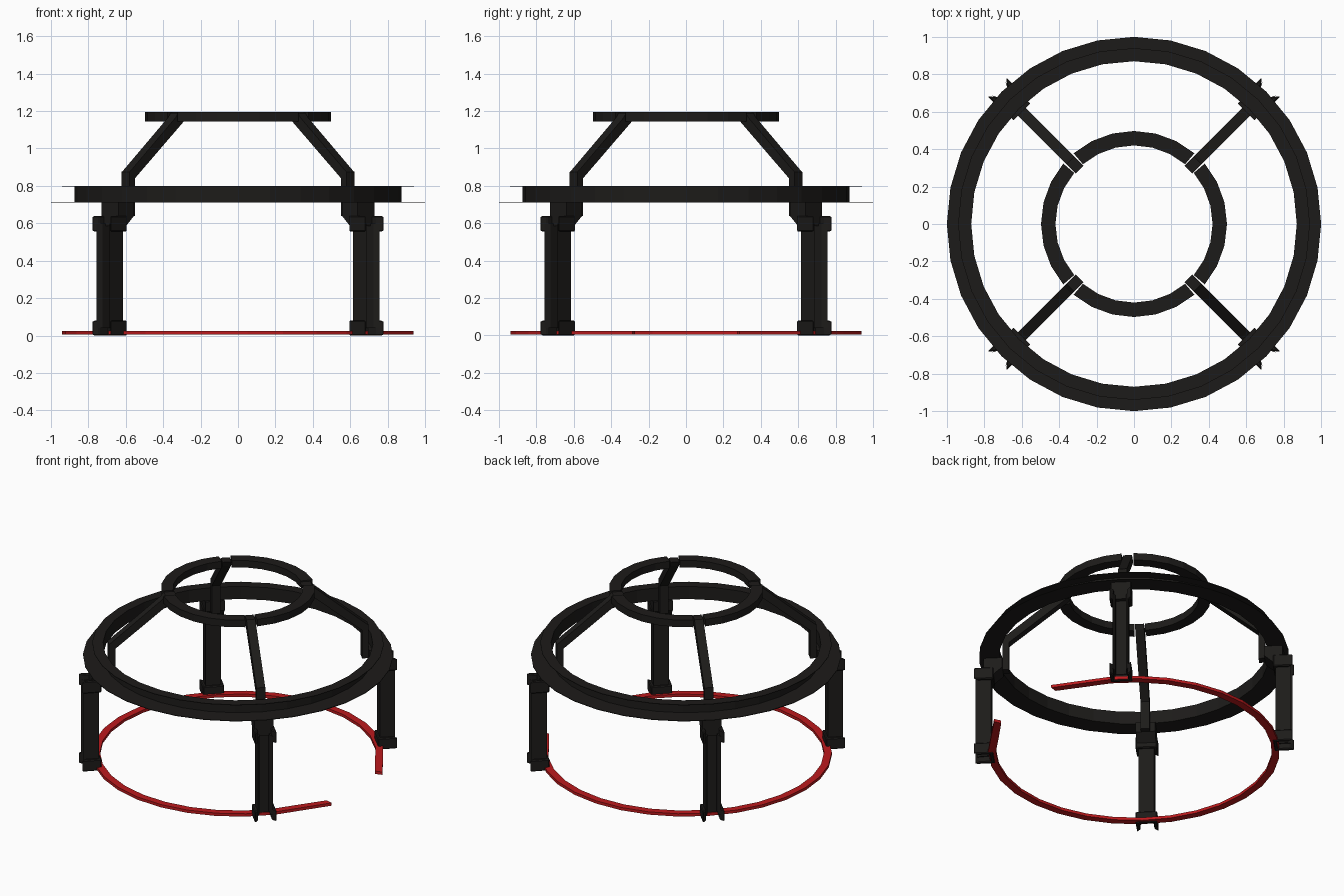
import bpy, bmesh
from math import cos, sin, pi, radians

if "Cube" in bpy.data.objects:
    bpy.data.objects.remove(bpy.data.objects["Cube"])

def material(name, color):
    m = bpy.data.materials.new(name)
    m.diffuse_color = color
    m.use_nodes = True
    m.node_tree.nodes["Principled BSDF"].inputs["Base Color"].default_value = m.diffuse_color
    return m

BLACK = material("black_metal", (0.012, 0.011, 0.010, 1))
RED = material("red_trim", (0.5, 0.01, 0.012, 1))

def finish(name, bm, mat, bevel=0):
    bmesh.ops.recalc_face_normals(bm, faces=bm.faces)
    me = bpy.data.meshes.new(name)
    bm.to_mesh(me)
    bm.free()
    me.materials.append(mat)
    ob = bpy.data.objects.new(name, me)
    bpy.context.collection.objects.link(ob)
    if bevel:
        mod = ob.modifiers.new("bevel", 'BEVEL')
        mod.width, mod.segments = bevel, 1
    return ob

def sweep(name, profile, start, end, steps, mat, flare=0):
    """Sweep an (r, z) profile about z; a full turn closes on itself."""
    bm = bmesh.new()
    full = abs(end - start) >= 360
    rows = []
    for i in range(steps if full else steps + 1):
        a = radians(start + (end - start) * i / steps)
        d = flare if i in (0, steps) else 0
        rows.append([bm.verts.new(((r + d) * cos(a), (r + d) * sin(a), z)) for r, z in profile])
    n = len(profile)
    for i in range(steps):
        p, q = rows[i], rows[(i + 1) % len(rows)]
        for j in range(n):
            k = (j + 1) % n
            bm.faces.new((p[j], p[k], q[k], q[j]))
    if not full:
        bm.faces.new(rows[0])
        bm.faces.new(rows[-1])
    return finish(name, bm, mat)

def prism(name, bottom, top, angle, bevel=0):
    """Join two matching outlines, turned to the leg's angle about z."""
    bm = bmesh.new()
    lo = [bm.verts.new(p) for p in bottom]
    hi = [bm.verts.new(p) for p in top]
    n = len(lo)
    bm.faces.new(lo)
    bm.faces.new(hi)
    for j in range(n):
        k = (j + 1) % n
        bm.faces.new((lo[j], lo[k], hi[k], hi[j]))
    ob = finish(name, bm, BLACK, bevel)
    ob.rotation_euler.z = radians(angle)
    return ob

def channel(name, ri, ro, b, wall, z0, z1, angle, bevel=0):
    """Upright U channel, open to the outside, with pointed lips."""
    half = [(ri, b), (ro, b), (ro - 0.03, b - wall), (ri + wall, b - wall)]
    outline = half + [(r, -u) for r, u in reversed(half)]
    prism(name, [(r, u, z0) for r, u in outline], [(r, u, z1) for r, u in outline], angle, bevel)

def side_profile(name, pts, b, angle):
    """Extrude an (r, z) side profile sideways by +-b."""
    prism(name, [(r, -b, z) for r, z in pts], [(r, b, z) for r, z in pts], angle)

# Main ring: thin channel open to the outside, wider at the bottom
sweep("main_ring", [(0.87, 0.71), (1.0, 0.71), (1.0, 0.714), (0.875, 0.714),
                    (0.875, 0.796), (0.94, 0.796), (0.94, 0.80), (0.87, 0.80)],
      0, 360, 32, BLACK)

# Red floor trim with a gap on the +x side and flared ends
sweep("floor_trim", [(0.89, 0.005), (0.94, 0.005), (0.94, 0.025), (0.89, 0.025)],
      17, 343, 28, RED, flare=0.04)

for i in range(4):
    a = 45 + 90 * i
    # Legs
    channel(f"leg_foot_{i}", 0.905, 1.035, 0.07, 0.025, 0.0, 0.08, a, 0.006)
    channel(f"leg_column_{i}", 0.92, 1.02, 0.05, 0.016, 0.04, 0.60, a)
    channel(f"leg_cap_{i}", 0.905, 1.035, 0.07, 0.025, 0.555, 0.64, a, 0.006)
    # Bracket between the leg and the main ring
    side_profile(f"ring_bracket_{i}", [(0.91, 0.585), (0.967, 0.585), (0.967, 0.71),
                                       (0.848, 0.71), (0.848, 0.64)], 0.063, a)
    # Post inside the ring bending into the sloping strut
    side_profile(f"strut_{i}", [(0.808, 0.64), (0.868, 0.64), (0.85, 0.71), (0.85, 0.875),
                                (0.835, 0.885), (0.50, 1.165), (0.48, 1.19), (0.41, 1.19),
                                (0.425, 1.155), (0.808, 0.84)], 0.029, a)
    # Quarter of the top ring, between two struts
    sweep(f"top_ring_{i}", [(0.42, 1.145), (0.497, 1.145), (0.497, 1.195), (0.42, 1.195)],
          a + 4.5, a + 85.5, 6, BLACK)
